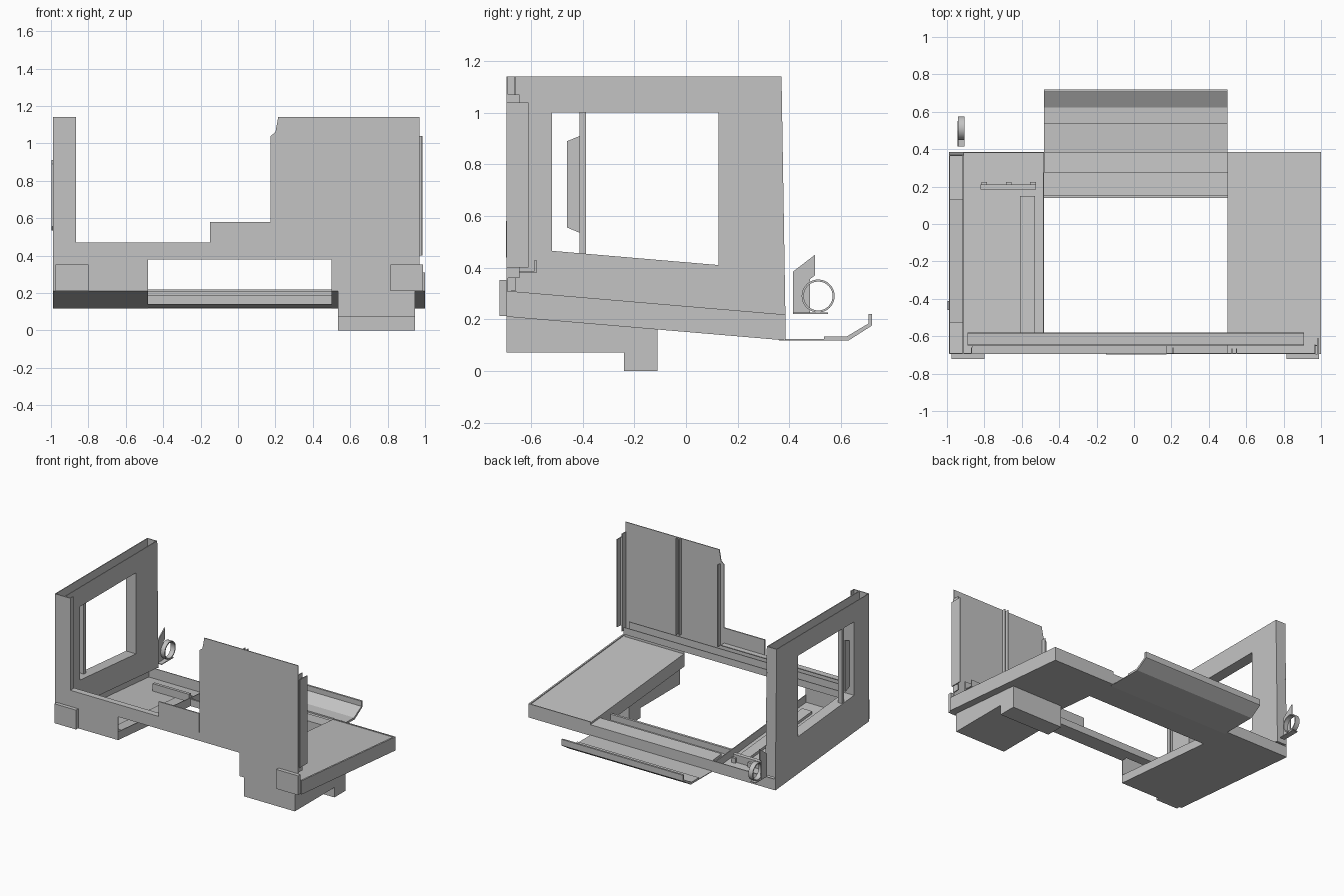
import bpy, bmesh, math

cube = bpy.data.objects.get("Cube")
if cube:
    bpy.data.objects.remove(cube, do_unlink=True)

metal = bpy.data.materials.new("grey sheet metal")
metal.use_nodes = True
GREY = (0.55, 0.55, 0.55, 1)
metal.diffuse_color = GREY
metal.node_tree.nodes["Principled BSDF"].inputs["Base Color"].default_value = GREY

T = 0.006           # sheet thickness
FRONT, REAR = -0.695, 0.385
DEPTH = 0.1         # tray depth


def place(axis, u, v, w):
    """Map a profile point and its depth to x, y, z."""
    return {"x": (w, u, v), "y": (u, w, v), "z": (u, v, w)}[axis]


def finish(name, bm):
    bmesh.ops.recalc_face_normals(bm, faces=bm.faces)
    mesh = bpy.data.meshes.new(name)
    bm.to_mesh(mesh)
    bm.free()
    mesh.materials.append(metal)
    obj = bpy.data.objects.new(name, mesh)
    bpy.context.collection.objects.link(obj)
    return obj


def prism(name, axis, pts, lo, hi):
    """Extrude a closed profile along an axis."""
    bm = bmesh.new()
    a, b = [[bm.verts.new(place(axis, u, v, w)) for u, v in pts] for w in (lo, hi)]
    bm.faces.new(a)
    bm.faces.new(b)
    for i in range(len(pts)):
        j = (i + 1) % len(pts)
        bm.faces.new((a[i], a[j], b[j], b[i]))
    return finish(name, bm)


def box(name, x, y, z):
    return prism(name, "z", [(x[0], y[0]), (x[1], y[0]), (x[1], y[1]), (x[0], y[1])], *z)


def frame(name, axis, outer, inner, lo, hi):
    """Sheet with a hole; both outlines have the same corner count."""
    bm = bmesh.new()
    o0, o1, i0, i1 = [[bm.verts.new(place(axis, u, v, w)) for u, v in pts]
                      for pts in (outer, inner) for w in (lo, hi)]
    n = len(outer)
    for i in range(n):
        j = (i + 1) % n
        for p, q in ((o0, i0), (o1, i1), (o0, o1), (i0, i1)):
            bm.faces.new((p[i], p[j], q[j], q[i]))
    return finish(name, bm)


def floor(y):
    """Height of the sloping tray underside."""
    return 0.21 - 0.085 * (y - FRONT)


def sloped(name, x, y, low, high):
    """Block following the tray slope, low and high measured from its underside."""
    y0, y1 = y
    return prism(name, "x", [(y0, floor(y0) + low), (y1, floor(y1) + low),
                             (y1, floor(y1) + high), (y0, floor(y0) + high)], *x)


# Front wall: tall column, low beam, tall panel and legs either side of the opening
prism("front_wall", "y", [
    (-0.99, 0.21), (-0.99, 1.14), (-0.865, 1.14), (-0.865, 0.47), (0.175, 0.47),
    (0.175, 1.04), (0.2, 1.06), (0.215, 1.14), (0.97, 1.14), (0.97, 0.21),
    (0.5, 0.21), (0.5, 0.38), (-0.48, 0.38), (-0.48, 0.21)], FRONT, FRONT + T)
box("front_cover_plate", (-0.15, 0.175), (FRONT - 0.003, FRONT + T), (0.44, 0.58))
box("beam_top", (-0.865, 0.175), (FRONT, -0.65), (0.464, 0.47))
box("beam_rail", (-0.89, 0.91), (-0.65, -0.58), (0.38, 0.386))
box("beam_rail_front", (-0.89, 0.91), (-0.65, -0.644), (0.38, 0.445))
box("beam_rail_rear", (-0.89, 0.91), (-0.586, -0.58), (0.38, 0.43))
box("beam_underside", (-0.48, 0.5), (FRONT, -0.58), (0.38, 0.386))

# Ribs and flanges behind the tall panel
for name, x, depth, z in (("inner_flange", 0.205, 0.035, (0.445, 1.04)),
                          ("middle_rib_a", 0.52, 0.03, (0.44, 1.14)),
                          ("middle_rib_b", 0.545, 0.03, (0.44, 1.14)),
                          ("outer_flange", 0.965, 0.05, (0.36, 1.07)),
                          ("outer_flange_step", 0.98, 0.085, (0.4, 1.04))):
    box(name, (x, x + T), (FRONT, FRONT + depth), z)
box("outer_flange_web", (0.965, 0.986), (-0.652, -0.646), (0.4, 1.04))

# Window panel: two sheets joined by a reveal, open along the top
outline = [(FRONT, floor(FRONT) + DEPTH), (REAR, floor(REAR) + DEPTH),
           (0.37, 1.14), (FRONT, 1.14)]
window = [(-0.52, 0.465), (0.125, 0.41), (0.125, 1.0), (-0.52, 1.0)]
reveal = [(-0.526, 0.46), (0.131, 0.404), (0.131, 1.006), (-0.526, 1.006)]
frame("window_outer_sheet", "x", outline, window, -0.99, -0.99 + T)
frame("window_inner_sheet", "x", outline, window, -0.916, -0.91)
frame("window_reveal", "x", reveal, window, -0.99, -0.91)
prism("window_panel_rear", "x", [(REAR - T, 0.21), (REAR, 0.21), (0.37, 1.14), (0.364, 1.14)],
      -0.99, -0.91)
box("column_return", (-0.871, -0.865), (FRONT, -0.66), (0.31, 1.14))

# Upright strip and handle in the window
box("window_strip", (-0.985, -0.955), (-0.412, -0.388), (0.44, 1.005))
prism("window_handle", "x", [(-0.46, 0.555), (-0.412, 0.535), (-0.412, 0.91), (-0.46, 0.89)],
      -0.998, -0.99)

# Left tray: open on top
sloped("left_tray_floor", (-0.99, -0.48), (FRONT, REAR), 0, T)
sloped("left_tray_outer_wall", (-0.99, -0.984), (FRONT, REAR), 0, DEPTH)
sloped("left_tray_inner_wall", (-0.486, -0.48), (FRONT, REAR), 0, 0.06)
sloped("left_tray_rear_wall", (-0.99, -0.48), (REAR - T, REAR), 0, 0.08)
sloped("left_tray_ledge", (-0.99, -0.91), (FRONT, REAR), DEPTH - T, DEPTH)
sloped("left_tray_channel", (-0.61, -0.53), (-0.58, 0.15), T, 0.025)
sloped("left_tray_bar", (-0.82, -0.525), (0.185, 0.21), T, 0.06)
for x in (-0.8, -0.67, -0.54):
    sloped("left_tray_bar_tab", (x - 0.015, x + 0.015), (0.21, 0.225), T, 0.04)

# Right tray: closed slab with a shallow rim
sloped("right_tray", (0.5, 0.994), (FRONT, REAR), 0, DEPTH - T)
sloped("right_tray_outer_rim", (0.988, 1.0), (FRONT, REAR), 0, DEPTH)
sloped("right_tray_rear_rim", (0.5, 1.0), (REAR - T, REAR), 0.03, DEPTH)

# Corner blocks on the front
for name, x in (("left_corner_block", (-0.975, -0.8)), ("right_corner_block", (0.815, 0.99))):
    box(name, x, (-0.722, FRONT), (0.212, 0.353))

# Housing under the right tray, with a deeper rear step
prism("under_housing", "x", [(FRONT, floor(FRONT)), (FRONT, 0.072), (-0.24, 0.072), (-0.24, 0),
                             (-0.11, 0), (-0.11, floor(-0.11))], 0.535, 0.945)

# Rear cross member and curved-up pan
SPAN = (-0.48, 0.5)
sloped("cross_floor", SPAN, (0.14, REAR), 0, T)
sloped("cross_front_lip", SPAN, (0.14, 0.155), 0, 0.05)
sloped("cross_beam", SPAN, (0.275, REAR), T, 0.08)
prism("rear_pan", "x", [(0.36, 0.118), (0.63, 0.118), (0.715, 0.172), (0.72, 0.176),
                        (0.72, 0.22), (0.706, 0.22), (0.706, 0.183), (0.622, 0.133),
                        (0.535, 0.133), (0.535, 0.123), (0.36, 0.123)], *SPAN)

# Ring bracket behind the window panel
prism("ring_bracket", "x", [(0.415, 0.22), (0.48, 0.22), (0.48, 0.355), (0.5, 0.37),
                            (0.5, 0.45), (0.415, 0.385)], -0.945, -0.937)
box("ring_bracket_foot", (-0.945, -0.905), (0.415, 0.55), (0.22, 0.226))
circles = [[(0.512 + r * math.cos(math.tau * i / 32), 0.29 + r * math.sin(math.tau * i / 32))
            for i in range(32)] for r in (0.064, 0.056)]
ring = frame("bracket_ring", "x", *circles, -0.94, -0.905)
bpy.context.view_layer.objects.active = ring
ring.select_set(True)
bpy.ops.object.shade_smooth_by_angle(angle=math.radians(35))
